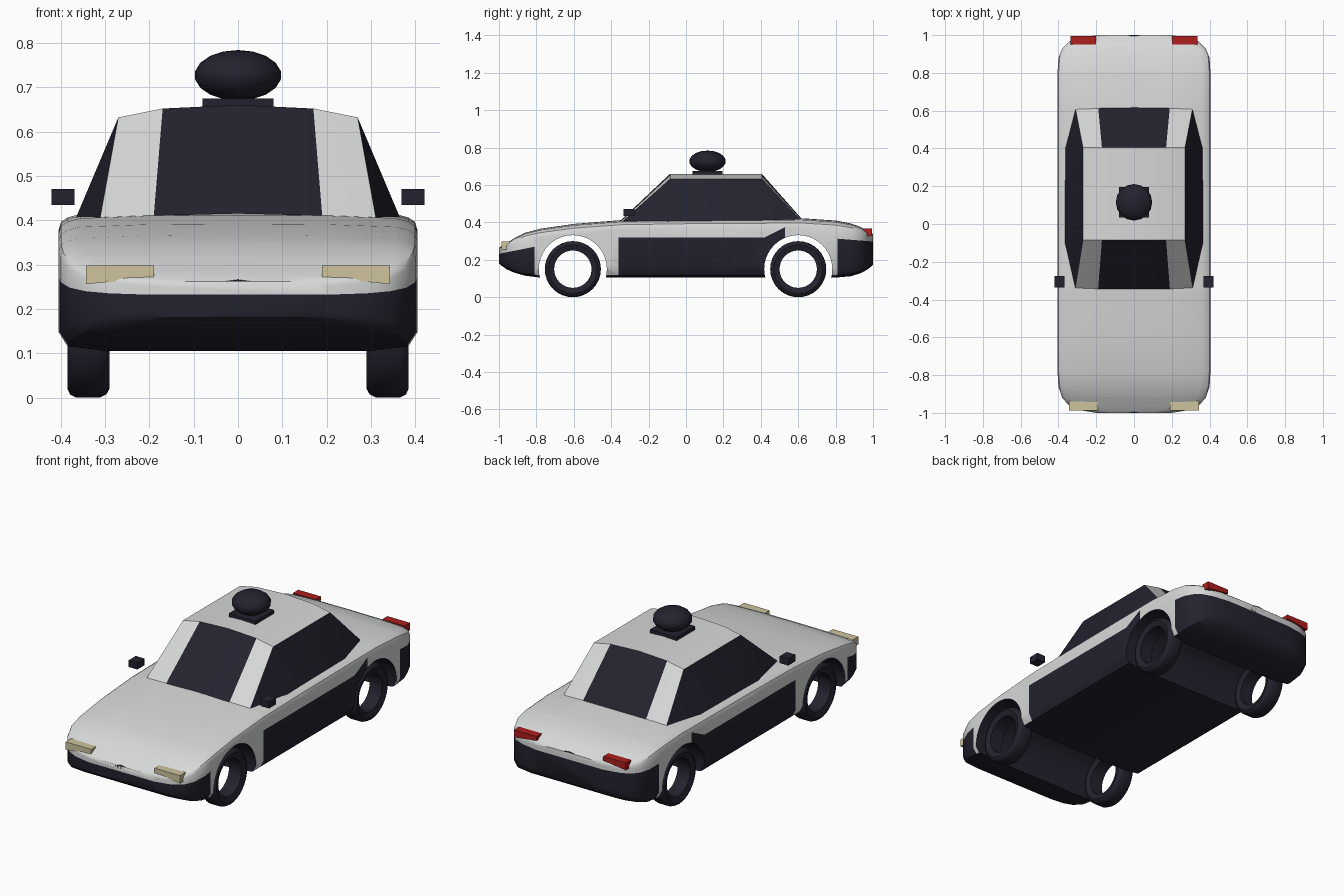
import bpy, bmesh, math
from mathutils import Vector, Matrix

if "Cube" in bpy.data.objects:
    bpy.data.objects.remove(bpy.data.objects["Cube"])


def material(name, rgb):
    m = bpy.data.materials.new(name)
    m.use_nodes = True
    m.diffuse_color = (*rgb, 1)
    m.node_tree.nodes["Principled BSDF"].inputs["Base Color"].default_value = (*rgb, 1)
    return m


WHITE = material("white_paint", (0.68, 0.69, 0.69))
DARK = material("dark_navy", (0.017, 0.016, 0.028))
CREAM = material("cream_lamp", (0.62, 0.55, 0.34))
RED = material("red_lamp", (0.42, 0.013, 0.013))


def finish(bm, name, mats, smooth=None):
    bmesh.ops.recalc_face_normals(bm, faces=bm.faces)
    me = bpy.data.meshes.new(name)
    bm.to_mesh(me)
    bm.free()
    ob = bpy.data.objects.new(name, me)
    bpy.context.collection.objects.link(ob)
    for m in mats:
        me.materials.append(m)
    if smooth:
        shade(ob, smooth)
    return ob


def activate(ob):
    bpy.ops.object.select_all(action='DESELECT')
    ob.select_set(True)
    bpy.context.view_layer.objects.active = ob


def shade(ob, degrees):
    activate(ob)
    bpy.ops.object.shade_smooth_by_angle(angle=math.radians(degrees))


def loft(bm, rings, closed=True):
    """Skin a list of vertex rings and return the new faces."""
    faces = []
    for a, b in zip(rings, rings[1:]):
        n = len(a)
        for i in range(n if closed else n - 1):
            j = (i + 1) % n
            faces.append(bm.faces.new((a[i], a[j], b[j], b[i])))
    return faces


def box(name, lo, hi, mat):
    bm = bmesh.new()
    size = Vector(hi) - Vector(lo)
    mid = (Vector(hi) + Vector(lo)) / 2
    bmesh.ops.create_cube(bm, size=1, matrix=Matrix.Translation(mid) @ Matrix.Diagonal((*size, 1)))
    return finish(bm, name, [mat])


def prism(name, outline, y0, y1, mat):
    """Extrude an x-z outline along y."""
    bm = bmesh.new()
    rings = [[bm.verts.new((x, y, z)) for x, z in outline] for y in (y0, y1)]
    loft(bm, rings)
    for r in rings:
        bm.faces.new(r)
    return finish(bm, name, [mat])


AXLES = (-0.605, 0.6)
HUB_Z = 0.15
ARCH = 0.182

# Body shell: y, half width, bottom, top
stations = [
    (-1, .2, .18, .262), (-.985, .29, .168, .275), (-.96, .345, .15, .288),
    (-.92, .38, .132, .315), (-.86, .4, .115, .345), (-.78, .405, .105, .366),
    (-.6, .405, .105, .392), (-.35, .405, .105, .412), (0, .405, .105, .418),
    (.62, .405, .105, .422), (.8, .405, .105, .41), (.88, .4, .112, .395),
    (.93, .38, .127, .377), (.965, .345, .145, .36), (.985, .29, .16, .346),
    (1, .2, .175, .335)]
# Half cross-section in fractions of width and height
section = [(.74, 0), (.95, .04), (1, .16), (1, .86), (.985, .92), (.95, .95), (.88, .975), (.5, .995)]
ring_shape = section + [(0, 1)] + [(-x, z) for x, z in reversed(section)]
bm = bmesh.new()
rings = [[bm.verts.new((u * w, y, lo + v * (hi - lo))) for u, v in ring_shape]
         for y, w, lo, hi in stations]
loft(bm, rings)
bm.faces.new(rings[0])
bm.faces.new(rings[-1])


# Paint lines that slope along the car
def front_line(y):
    return .232 + .2 * (y + 1)


def rear_line(y):
    return .313 - .08 * (y - .81)


def flare_line(y):
    return .32 + .5 * (y - .42)


cuts = [((0, y, 0), (0, 1, 0)) for y in (-.81, -.36, .42, .53, .81)]
cuts.append(((0, 0, .32), (0, 0, 1)))
for line in (front_line, rear_line, flare_line):
    cuts.append(((0, 0, line(0)), (0, line(0) - line(1), 1)))
for co, no in cuts:
    bmesh.ops.bisect_plane(bm, geom=bm.verts[:] + bm.edges[:] + bm.faces[:],
                           dist=1e-5, plane_co=co, plane_no=no)
body = finish(bm, "body", [WHITE, DARK])

# Wheel arches cut through the full width
for y in AXLES:
    bm = bmesh.new()
    bmesh.ops.create_cone(bm, cap_ends=True, segments=40, radius1=ARCH, radius2=ARCH, depth=1.2,
                          matrix=Matrix.Translation((0, y, HUB_Z)) @ Matrix.Rotation(math.pi / 2, 4, 'Y'))
    cutter = finish(bm, "arch_cutter", [WHITE])
    cutter.hide_render = True
    mod = body.modifiers.new("arch", 'BOOLEAN')
    mod.operation = 'DIFFERENCE'
    mod.solver = 'EXACT'
    mod.object = cutter
    activate(body)
    bpy.ops.object.modifier_apply(modifier=mod.name)
    bpy.data.objects.remove(cutter)


# Two-tone paint by region
def is_dark(c, n):
    if n.z < -.8 and c.z < .13:
        return True
    if abs(n.x) < .1 and any(abs(math.hypot(c.y - a, c.z - HUB_Z) - ARCH) < .008 for a in AXLES):
        return True
    if c.y < -.81:
        return c.z < front_line(c.y)
    if c.y > .81:
        return c.z < rear_line(c.y)
    if -.36 < c.y < .42:
        return c.z < .32
    return .42 < c.y < .53 and c.z < flare_line(c.y)


for f in body.data.polygons:
    f.material_index = int(is_dark(f.center, f.normal))
shade(body, 35)

# Cabin: base and roof rows across, lofted front to back
bm = bmesh.new()
base = [(-.312, .4), (-.19, .41), (0, .415), (.19, .41), (.312, .4)]
roof = [(-.27, .632), (-.17, .652), (0, .66), (.17, .652), (.27, .632)]
rows = [[bm.verts.new((x, y, z)) for x, z in pts]
        for y, pts in ((-.345, base), (-.085, roof), (.405, roof), (.622, base))]
for i, f in enumerate(loft(bm, rows, closed=False)):
    f.material_index = int(i // 4 != 1 and i % 4 in (1, 2))
for k, s in ((0, -1), (-1, 1)):
    a, b, c, d = (r[k] for r in rows)
    p, q = (bm.verts.new((s * .368, y, .4)) for y in (-.1, .4))
    for vs in ((a, b, p), (b, c, q, p), (c, d, q)):
        bm.faces.new(vs).material_index = 1
finish(bm, "cabin", [WHITE, DARK], 20)

# Hollow wheels: (radius, x) lathed round each axle
tyre = [(.1, .3), (.13, .29), (.143, .297), (.15, .312), (.15, .365), (.143, .379), (.13, .385), (.1, .375)]
for s, side in ((1, "left"), (-1, "right")):
    for y, end in zip(AXLES, ("front", "rear")):
        bm = bmesh.new()
        rings = []
        for i in range(32):
            t = math.tau * i / 32
            rings.append([bm.verts.new((s * x, y + r * math.cos(t), HUB_Z + r * math.sin(t)))
                          for r, x in tyre])
        loft(bm, rings + rings[:1])
        finish(bm, f"{end}_{side}_wheel", [DARK], 40)

    # Mirrors and lamps
    box(f"{side}_mirror", (s * .395 - .026, -.335, .434), (s * .395 + .026, -.275, .471), DARK)
    prism(f"{side}_headlight", [(s * .19, .27), (s * .343, .256), (s * .343, .298), (s * .19, .298)],
          -.987, -.938, CREAM)
    prism(f"{side}_tail_light", [(s * .2, .345), (s * .335, .328), (s * .335, .368), (s * .2, .368)],
          .95, .995, RED)

# Bumper centre bumps
for name, y, top in (("front_bumper_bump", -1, .266), ("rear_bumper_bump", 1, .34)):
    prism(name, [(-.05, top - .06), (.05, top - .06), (.05, top - .022), (.03, top - .004),
                 (0, top), (-.03, top - .004), (-.05, top - .022)], y * .996, y, DARK)

# Roof beacon
box("beacon_base", (-.08, .035, .63), (.08, .195, .675), DARK)
bm = bmesh.new()
bmesh.ops.create_uvsphere(bm, u_segments=16, v_segments=9, radius=1,
                          matrix=Matrix.Translation((0, .115, .727)) @ Matrix.Diagonal((.098, .098, .057, 1)))
finish(bm, "beacon_dome", [DARK], 50)
